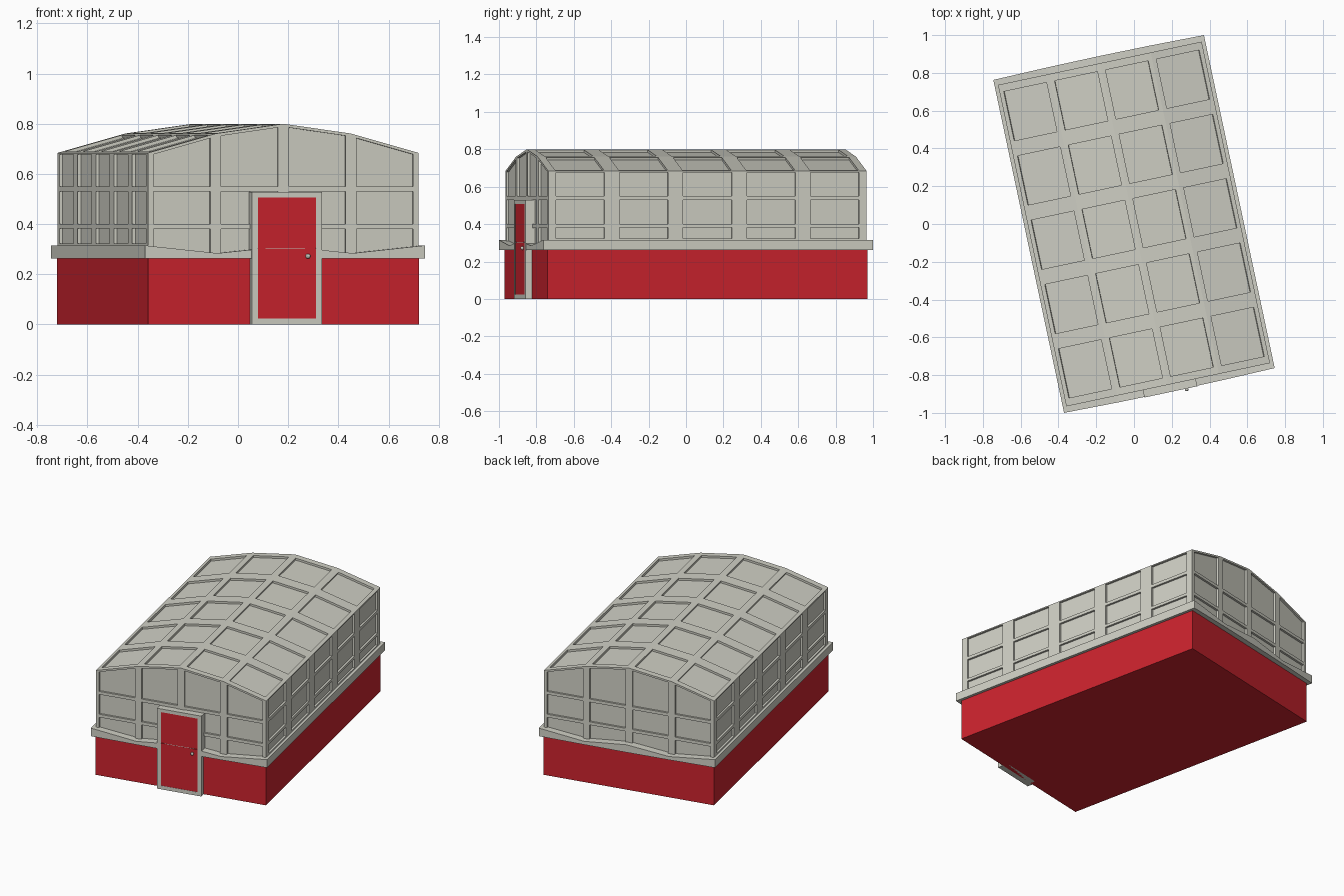
import bpy, bmesh, math
from mathutils import Vector

if "Cube" in bpy.data.objects:
    bpy.data.objects.remove(bpy.data.objects["Cube"])

TURN = math.radians(12)          # whole building is turned on its plot
W, L = 0.551, 0.870              # half width and half length of upper body
Q = W / 2
DEPTH = 0.013                    # panel recess


def material(name, col):
    m = bpy.data.materials.new(name)
    m.diffuse_color = (*col, 1)
    m.use_nodes = True
    m.node_tree.nodes["Principled BSDF"].inputs["Base Color"].default_value = m.diffuse_color
    return m


RED = material("red paint", (0.60, 0.017, 0.027))
GREY = material("warm light grey", (0.63, 0.63, 0.56))


def finish(bm, name, mat):
    me = bpy.data.meshes.new(name)
    bm.to_mesh(me)
    bm.free()
    me.materials.append(mat)
    ob = bpy.data.objects.new(name, me)
    ob.rotation_euler[2] = TURN
    bpy.context.collection.objects.link(ob)
    return ob


def box(name, mat, x0, x1, y0, y1, z0, z1):
    bm = bmesh.new()
    bmesh.ops.create_cube(bm, size=1)
    for v in bm.verts:
        v.co = ((x0 + x1) / 2 + v.co.x * (x1 - x0),
                (y0 + y1) / 2 + v.co.y * (y1 - y0),
                (z0 + z1) / 2 + v.co.z * (z1 - z0))
    return finish(bm, name, mat)


def roof(u):
    a = abs(u)
    if a <= Q:
        return 0.80 - 0.039 * a / Q
    return 0.761 - 0.077 * (a - Q) / Q


def panelled(bm, point, ss, ts, s_panels, t_panels, out):
    """Grid surface; cells inside both panel intervals are recessed."""
    ss = sorted(set(ss + [x for p in s_panels for x in p]))
    ts = sorted(set(ts + [x for p in t_panels for x in p]))
    for s0, s1 in zip(ss, ss[1:]):
        for t0, t1 in zip(ts, ts[1:]):
            c = [Vector(point(s, t)) for s, t in
                 ((s0, t0), (s1, t0), (s1, t1), (s0, t1))]
            n = (c[2] - c[0]).cross(c[3] - c[1]).normalized()
            if n.dot(Vector(out)) < 0:
                c.reverse()
                n = -n
            rim = [bm.verts.new(p) for p in c]
            if (s0, s1) in s_panels and (t0, t1) in t_panels:
                deep = [bm.verts.new(p - n * DEPTH) for p in c]
                bm.faces.new(deep)
                for i in range(4):
                    j = (i + 1) % 4
                    bm.faces.new((rim[i], rim[j], deep[j], deep[i]))
            else:
                bm.faces.new(rim)


# panel intervals: 5 bays along the length, 4 across the width
PITCH = 2 * L / 5
bays = [(-L + i * PITCH + 0.041, -L + (i + 1) * PITCH - 0.041) for i in range(5)]
cols = [(-W + i * Q + 0.022, -W + (i + 1) * Q - 0.022) for i in range(4)]

# side walls
bm = bmesh.new()
for sx in (-1, 1):
    panelled(bm, lambda s, t: (sx * W, s, t), [-L, L], [0.27, 0.684], bays,
             [(0.322, 0.382), (0.40, 0.53), (0.55, 0.677)], (sx, 0, 0))
bmesh.ops.remove_doubles(bm, verts=bm.verts, dist=1e-5)
finish(bm, "side_walls", GREY)

# gable walls, top row follows the roof line (t = 1 is the roof)
def gable(sy):
    def p(s, t):
        z = t if t < 0.9 else roof(s) - (1 - t)
        return (s, sy * L, z)
    return p

bm = bmesh.new()
for sy in (-1, 1):
    panelled(bm, gable(sy), [-W, -Q, 0, Q, W], [0.27, 1], cols,
             [(0.275, 0.38), (0.40, 0.53), (0.55, 0.988)], (0, sy, 0))
bmesh.ops.remove_doubles(bm, verts=bm.verts, dist=1e-5)
finish(bm, "gable_walls", GREY)

# four-sided arched roof
bm = bmesh.new()
panelled(bm, lambda s, t: (s, t, roof(s)), [-W, -Q, 0, Q, W], [-L, L],
         cols, bays, (0, 0, 1))
bmesh.ops.remove_doubles(bm, verts=bm.verts, dist=1e-5)
finish(bm, "roof", GREY)

# red plinth
box("base", RED, -0.552, 0.552, -0.874, 0.874, 0, 0.28)

# trim band: wavy top at the ends, slightly bowed outwards
bm = bmesh.new()
prof = [(-0.57, 0.315), (-Q, 0.284), (0, 0.312), (Q, 0.284), (0.57, 0.315)]
rows = []
for sy in (-1, 1):
    for low in (False, True):
        rows.append([bm.verts.new((u, sy * (0.901 + 0.007 * (1 - (u / 0.57) ** 2)),
                                   0.262 if low else z)) for u, z in prof])
ft, fb, bt, bb = rows
for i in range(4):
    for a, b in ((ft, fb), (fb, bb), (bb, bt), (bt, ft)):
        bm.faces.new((a[i], b[i], b[i + 1], a[i + 1]))
for i in (0, 4):
    bm.faces.new((ft[i], fb[i], bb[i], bt[i]))
bmesh.ops.recalc_face_normals(bm, faces=bm.faces)
finish(bm, "trim_band", GREY)

# door frame, a little proud of the trim band
DC, DW, F = 0.006, 0.143, 0.025
Y0 = -0.910
YB = -0.84
for side, x in (("left", DC - DW), ("right", DC + DW - F)):
    box("door_frame_" + side, GREY, x, x + F, Y0, YB, 0, 0.528)
box("door_frame_top", GREY, DC - DW + F, DC + DW - F, Y0, YB, 0.507, 0.528)
box("door_sill", GREY, DC - DW + F, DC + DW - F, Y0, YB, 0, 0.024)

# split door leaves, with a dark joint between them
x0, x1 = DC - DW + F, DC + DW - F
box("door_core", RED, x0, x1, -0.909 + 0.006, YB, 0.02, 0.51)
box("door_lower_leaf", RED, x0, x1, -0.9085, YB, 0.024, 0.302)
box("door_upper_leaf", RED, x0, x1, -0.9085, YB, 0.305, 0.507)

# door knob
bm = bmesh.new()
bmesh.ops.create_uvsphere(bm, u_segments=12, v_segments=8, radius=0.010)
for v in bm.verts:
    v.co += Vector((x1 - 0.033, -0.914, 0.272))
finish(bm, "door_knob", GREY)
